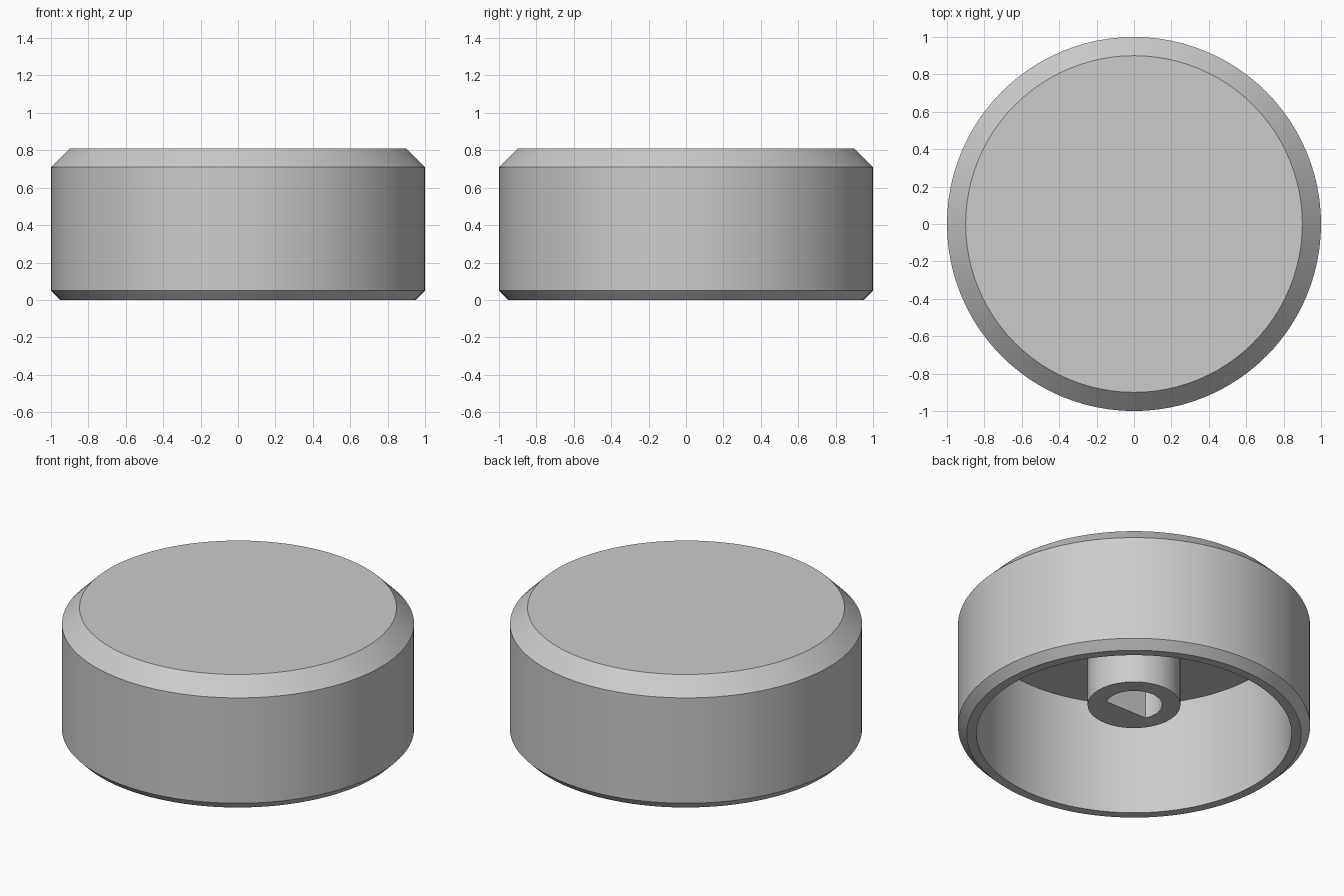
import bpy
import bmesh
from math import cos, sin, tau

cube = bpy.data.objects.get("Cube")
if cube:
    bpy.data.objects.remove(cube, do_unlink=True)

SIDES = 96

# Single plastic colour
grey = bpy.data.materials.new("light grey plastic")
grey.use_nodes = True
colour = (0.6, 0.6, 0.6, 1)
grey.diffuse_color = colour
grey.node_tree.nodes["Principled BSDF"].inputs["Base Color"].default_value = colour


def ring(radius, z, flat=-2):
    """Circle of points, cut off straight below y = flat."""
    angles = [tau * i / SIDES for i in range(SIDES)]
    return [(radius * cos(a), max(radius * sin(a), flat), z) for a in angles]


def loft(name, rings, cap_ends=False, closed=False):
    """Skin consecutive rings into one smooth-shaded object with sharp edges."""
    bm = bmesh.new()
    loops = [[bm.verts.new(p) for p in r] for r in rings]
    pairs = list(zip(loops, loops[1:]))
    if closed:
        pairs.append((loops[-1], loops[0]))
    for low, high in pairs:
        for i in range(SIDES):
            j = (i + 1) % SIDES
            bm.faces.new((low[i], low[j], high[j], high[i]))
    if cap_ends:
        bm.faces.new(loops[0])
        bm.faces.new(loops[-1])
    bmesh.ops.recalc_face_normals(bm, faces=bm.faces)
    mesh = bpy.data.meshes.new(name)
    bm.to_mesh(mesh)
    bm.free()
    mesh.materials.append(grey)
    obj = bpy.data.objects.new(name, mesh)
    bpy.context.collection.objects.link(obj)
    bpy.ops.object.select_all(action="DESELECT")
    obj.select_set(True)
    bpy.context.view_layer.objects.active = obj
    bpy.ops.object.shade_smooth_by_angle(angle=0.5)
    return obj


# Hollow knob body: chamfered top and foot, open underneath
CEILING = 0.71
profile = [(0.9, 0.81), (1, 0.71), (1, 0.05), (0.95, 0),
           (0.895, 0), (0.895, CEILING)]
loft("knob_body", [ring(r, z) for r, z in profile], cap_ends=True)

# Shaft socket hanging from the ceiling, with a D-shaped bore
BOSS, BORE, FOOT = 0.263, 0.16, 0.19
flat = -BORE * sin(tau * 7 / SIDES)
loft("shaft_socket", [ring(BOSS, CEILING), ring(BOSS, FOOT),
                      ring(BORE, FOOT, flat), ring(BORE, CEILING, flat)],
     closed=True)
